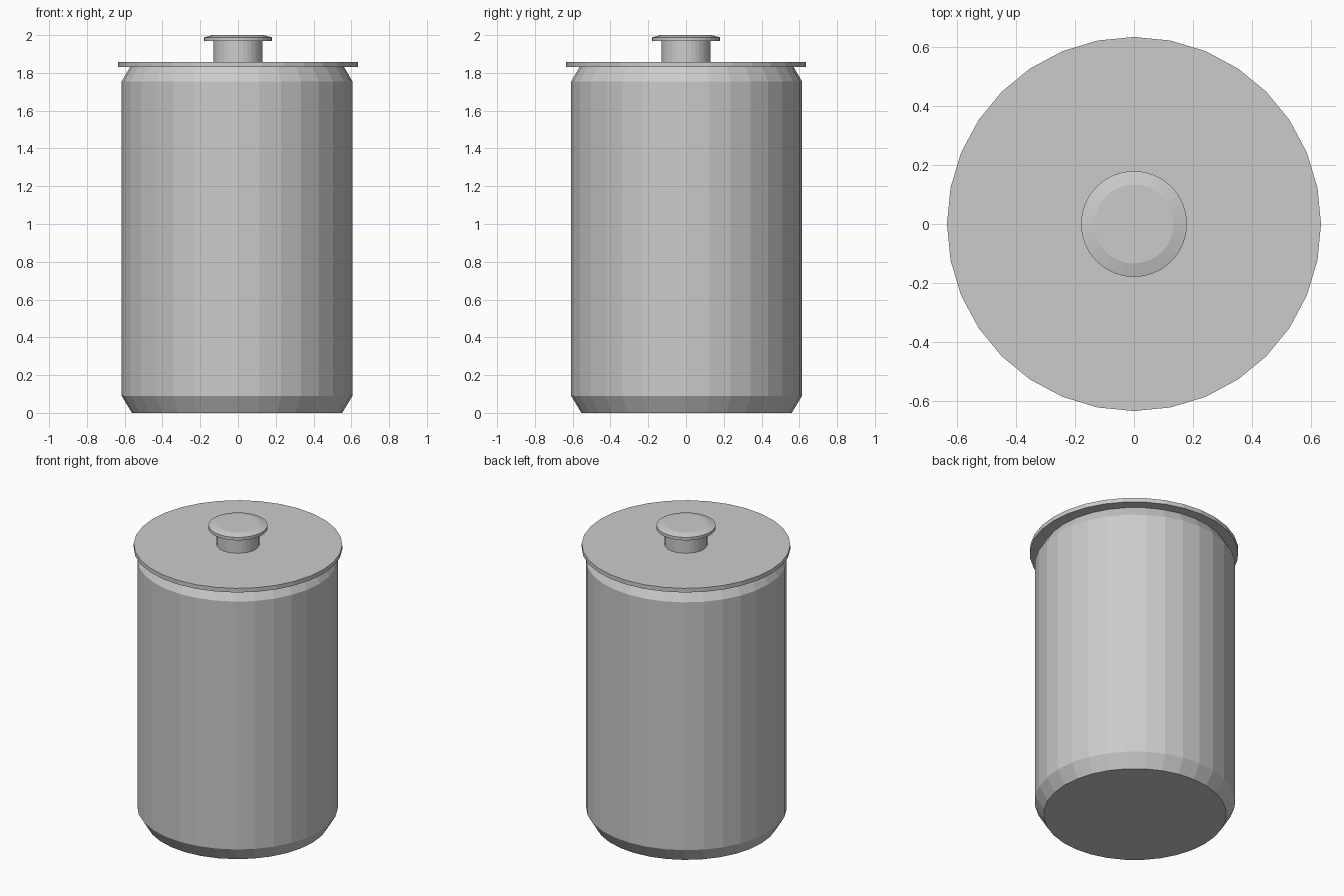
import bpy
import bmesh
from math import cos, sin, tau

if "Cube" in bpy.data.objects:
    bpy.data.objects.remove(bpy.data.objects["Cube"])


def lathe(name, profile, sides=32, centre=(0, 0)):
    """Closed flat-faced solid of revolution from (radius, height) pairs."""
    bm = bmesh.new()
    rings = [[bm.verts.new((centre[0] + r * cos(tau * i / sides),
                            centre[1] + r * sin(tau * i / sides), z))
              for i in range(sides)] for r, z in profile]
    for low, high in zip(rings, rings[1:]):
        for i in range(sides):
            j = (i + 1) % sides
            bm.faces.new((low[i], low[j], high[j], high[i]))
    bm.faces.new(rings[0][::-1])
    bm.faces.new(rings[-1])
    mesh = bpy.data.meshes.new(name)
    bm.to_mesh(mesh)
    bm.free()
    obj = bpy.data.objects.new(name, mesh)
    bpy.context.collection.objects.link(obj)
    return obj


# Canister body with chamfered foot and shoulder
lathe("canister_body", [(0.557, 0), (0.611, 0.09), (0.611, 1.755), (0.567, 1.83)],
      centre=(-0.005, 0.003))

# Thin overhanging lid
lathe("lid", [(0.635, 1.83), (0.635, 1.858)])

# Knob: stem and flared cap with a shallow bevelled top
lathe("knob_stem", [(0.13, 1.858), (0.13, 1.968)])
lathe("knob_cap", [(0.18, 1.968), (0.18, 1.988), (0.134, 2.0)])
